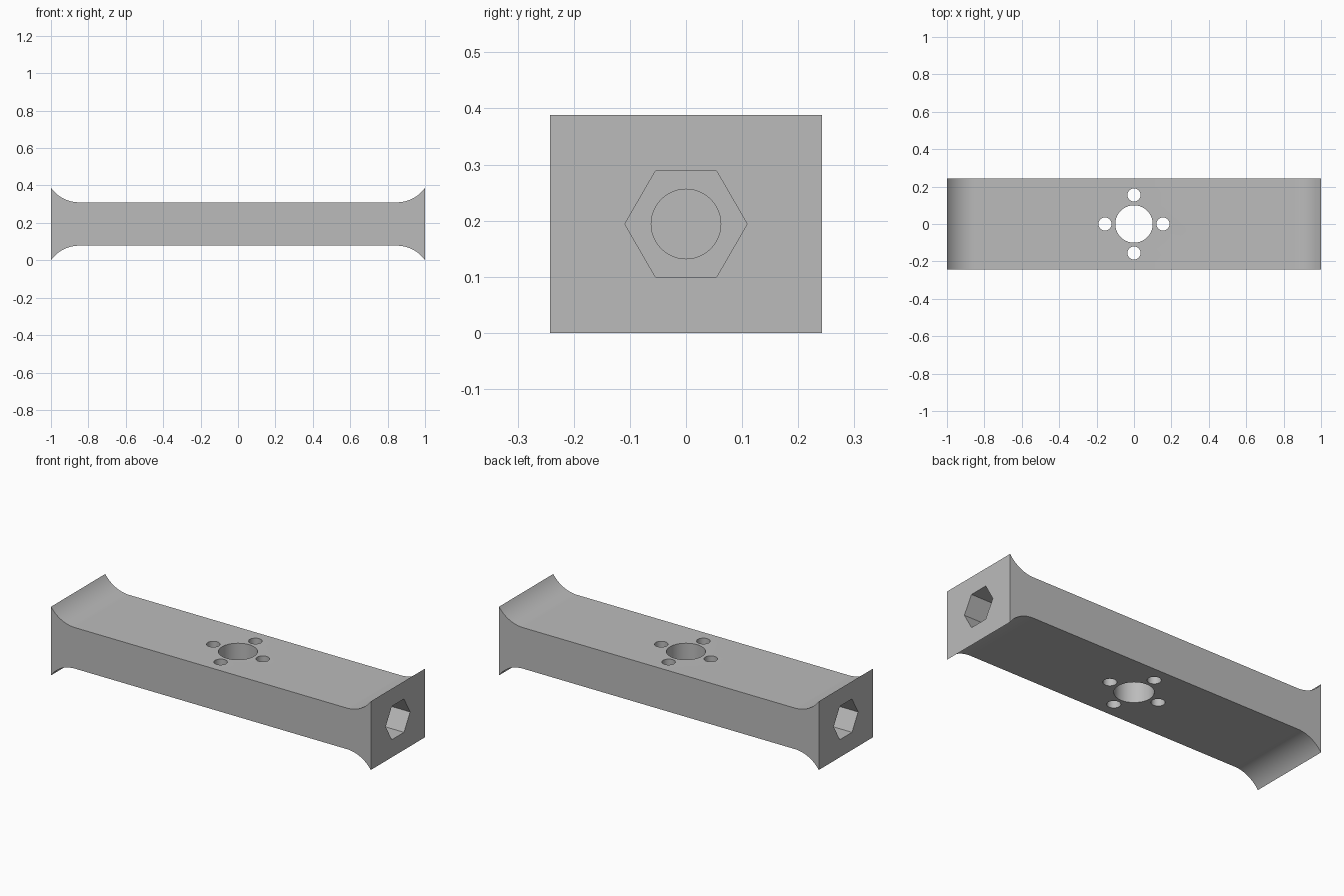
import bpy
import bmesh
from math import pi, sin, cos, asin, hypot, radians
from mathutils import Matrix, Vector

if "Cube" in bpy.data.objects:
    bpy.data.objects.remove(bpy.data.objects["Cube"])

# Main dimensions
HALF_LENGTH, HALF_WIDTH, HEIGHT = 1.0, 0.242, 0.388
MID = HEIGHT / 2
FLARE_RUN, FLARE_RISE = 0.15, 0.078

# Plain grey material
grey = bpy.data.materials.new("light grey")
grey.use_nodes = True
colour = (0.5, 0.5, 0.5, 1)
grey.diffuse_color = colour
grey.node_tree.nodes["Principled BSDF"].inputs["Base Color"].default_value = colour


def make_object(name, bm):
    bmesh.ops.recalc_face_normals(bm, faces=bm.faces)
    mesh = bpy.data.meshes.new(name)
    bm.to_mesh(mesh)
    bm.free()
    mesh.materials.append(grey)
    obj = bpy.data.objects.new(name, mesh)
    bpy.context.collection.objects.link(obj)
    return obj


# Bar profile: one flared quarter, mirrored to the other three
radius = (FLARE_RUN ** 2 + FLARE_RISE ** 2) / (2 * FLARE_RISE)
sweep = asin(FLARE_RUN / radius)
steps = 16
quarter = []
for i in range(steps + 1):
    a = sweep * i / steps
    quarter.append((HALF_LENGTH - FLARE_RUN + radius * sin(a),
                    MID - FLARE_RISE + radius * (1 - cos(a))))
right_side = [(x, -z) for x, z in reversed(quarter)] + quarter
# order: lower tip inward, then upper flare outward, joined across the ends
upper = [(-x, z) for x, z in reversed(quarter)] + quarter
profile = upper + [(x, -z) for x, z in reversed(upper)]

bm = bmesh.new()
face = bm.faces.new([bm.verts.new((x, -HALF_WIDTH, MID + z)) for x, z in profile])
extruded = bmesh.ops.extrude_face_region(bm, geom=[face])["geom"]
moved = [v for v in extruded if isinstance(v, bmesh.types.BMVert)]
bmesh.ops.translate(bm, verts=moved, vec=(0, 2 * HALF_WIDTH, 0))
bar = make_object("flared_bar", bm)


def cut(name, sides, r, depth, centre, along_x=False):
    """Cut a straight hole with the given number of sides."""
    bm = bmesh.new()
    turn = Matrix.Rotation(pi / 2, 4, "Y") if along_x else Matrix()
    spin = Matrix.Rotation(pi / 2, 4, "Z") if along_x else Matrix()
    bmesh.ops.create_cone(bm, cap_ends=True, segments=sides, radius1=r, radius2=r,
                          depth=depth, matrix=Matrix.Translation(centre) @ turn @ spin)
    if along_x and sides == 6:
        # point two corners of the hexagon along y
        top = max(v.co.z for v in bm.verts) - centre[2]
        if top > r * 0.95:
            bmesh.ops.rotate(bm, verts=bm.verts, cent=centre,
                             matrix=Matrix.Rotation(pi / 6, 3, "X"))
    cutter = make_object(name, bm)
    cutter.hide_render = True
    mod = bar.modifiers.new(name, "BOOLEAN")
    mod.operation, mod.solver, mod.object = "DIFFERENCE", "EXACT", cutter
    bpy.context.view_layer.objects.active = bar
    bpy.ops.object.modifier_apply(modifier=name)
    bpy.data.objects.remove(cutter)


# Centre hole and four bolt holes
cut("centre_hole", 64, 0.1, 1, Vector((0, 0, MID)))
for i in range(4):
    a = i * pi / 2
    cut("bolt_hole", 32, 0.035, 1, Vector((0.155 * cos(a), 0.155 * sin(a), MID)))

# Hexagonal socket and deeper round bore in each end
for side in (-1, 1):
    end = Vector((side * HALF_LENGTH, 0, MID))
    cut("hex_socket", 6, 0.109, 0.5, end, True)
    cut("round_bore", 48, 0.062, 1.0, end, True)

# Smooth curved surfaces, keep crisp edges
bpy.ops.object.select_all(action="DESELECT")
bar.select_set(True)
bpy.context.view_layer.objects.active = bar
bpy.ops.object.shade_smooth_by_angle(angle=radians(25))
